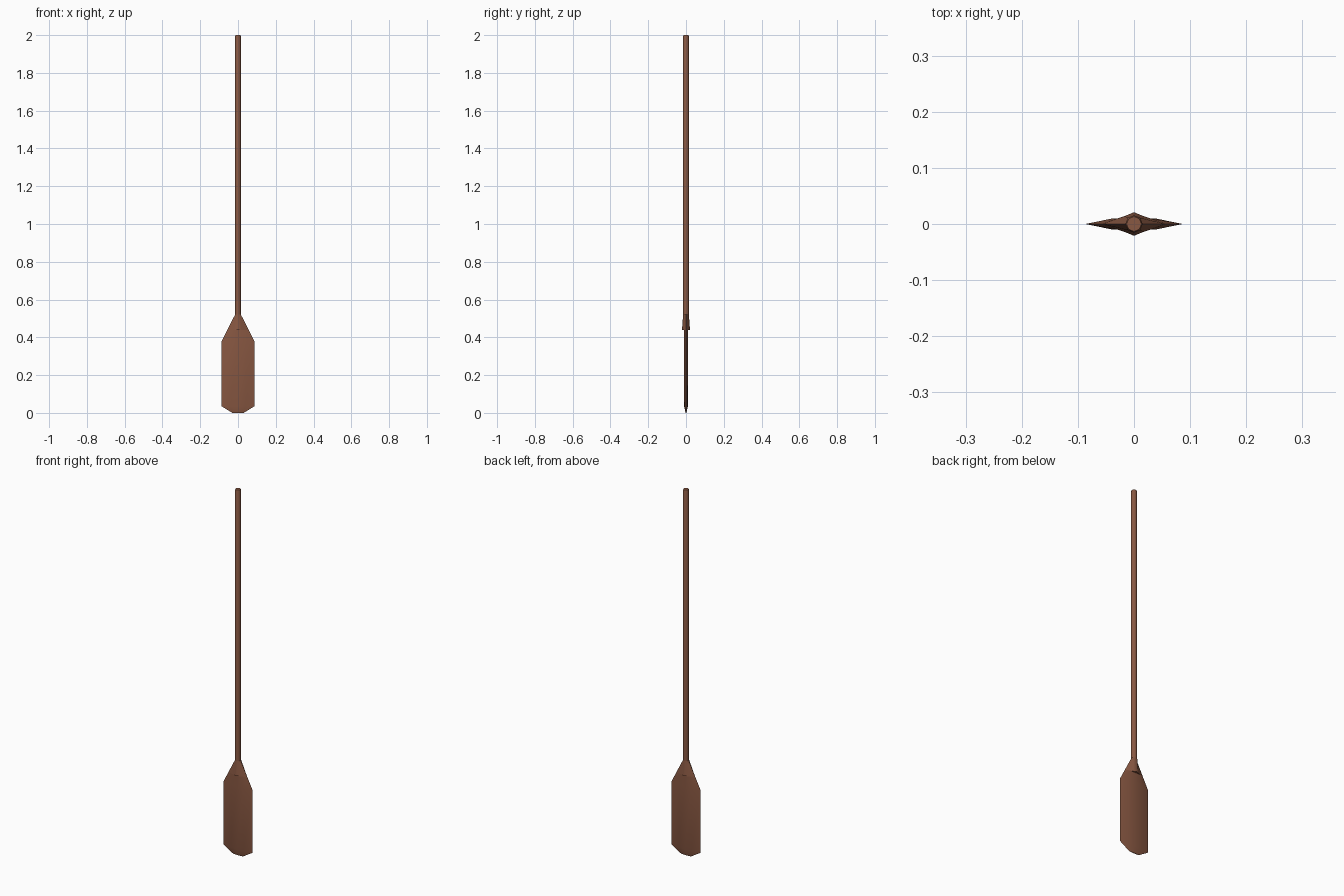
import bpy, bmesh, math

if "Cube" in bpy.data.objects:
    bpy.data.objects.remove(bpy.data.objects["Cube"])

wood = bpy.data.materials.new("brown wood")
wood.diffuse_color = (0.25, 0.098, 0.055, 1)
wood.use_nodes = True
wood.node_tree.nodes["Principled BSDF"].inputs["Base Color"].default_value = wood.diffuse_color


def loft(name, sections, angle):
    """Loft eight-sided sections: (z, half width, shoulder x, shoulder y, half depth)."""
    bm = bmesh.new()
    rings = []
    for z, w, a, b, c in sections:
        pts = [(w, 0), (a, b), (0, c), (-a, b), (-w, 0), (-a, -b), (0, -c), (a, -b)]
        rings.append([bm.verts.new((x, y, z)) for x, y in pts])
    for lo, hi in zip(rings, rings[1:]):
        for i in range(8):
            j = (i + 1) % 8
            bm.faces.new((lo[i], lo[j], hi[j], hi[i]))
    bm.faces.new(rings[0][::-1])
    bm.faces.new(rings[-1])
    bmesh.ops.recalc_face_normals(bm, faces=bm.faces[:])
    me = bpy.data.meshes.new(name)
    bm.to_mesh(me)
    bm.free()
    me.materials.append(wood)
    ob = bpy.data.objects.new(name, me)
    bpy.context.collection.objects.link(ob)
    bpy.context.view_layer.objects.active = ob
    ob.select_set(True)
    bpy.ops.object.shade_smooth_by_angle(angle=math.radians(angle))
    ob.select_set(False)
    return ob


R = 0.0155
D = R * math.sqrt(0.5)

# Flat lens-shaped blade, stepping out to a ridged neck that narrows to the shaft
loft("blade", [
    (0.0, 0.030, 0.018, 0.0015, 0.002),
    (0.035, 0.087, 0.040, 0.0090, 0.010),
    (0.38, 0.087, 0.040, 0.0095, 0.010),
    (0.44, 0.0565, 0.030, 0.0098, 0.0102),
    (0.44, 0.0565, 0.017, 0.0140, 0.021),
    (0.52, R, D, D, R),
], 50)

# Long octagonal shaft with slightly bevelled top
loft("shaft", [
    (0.51, R, D, D, R),
    (1.993, R, D, D, R),
    (2.0, R * 0.85, D * 0.85, D * 0.85, R * 0.85),
], 50)
